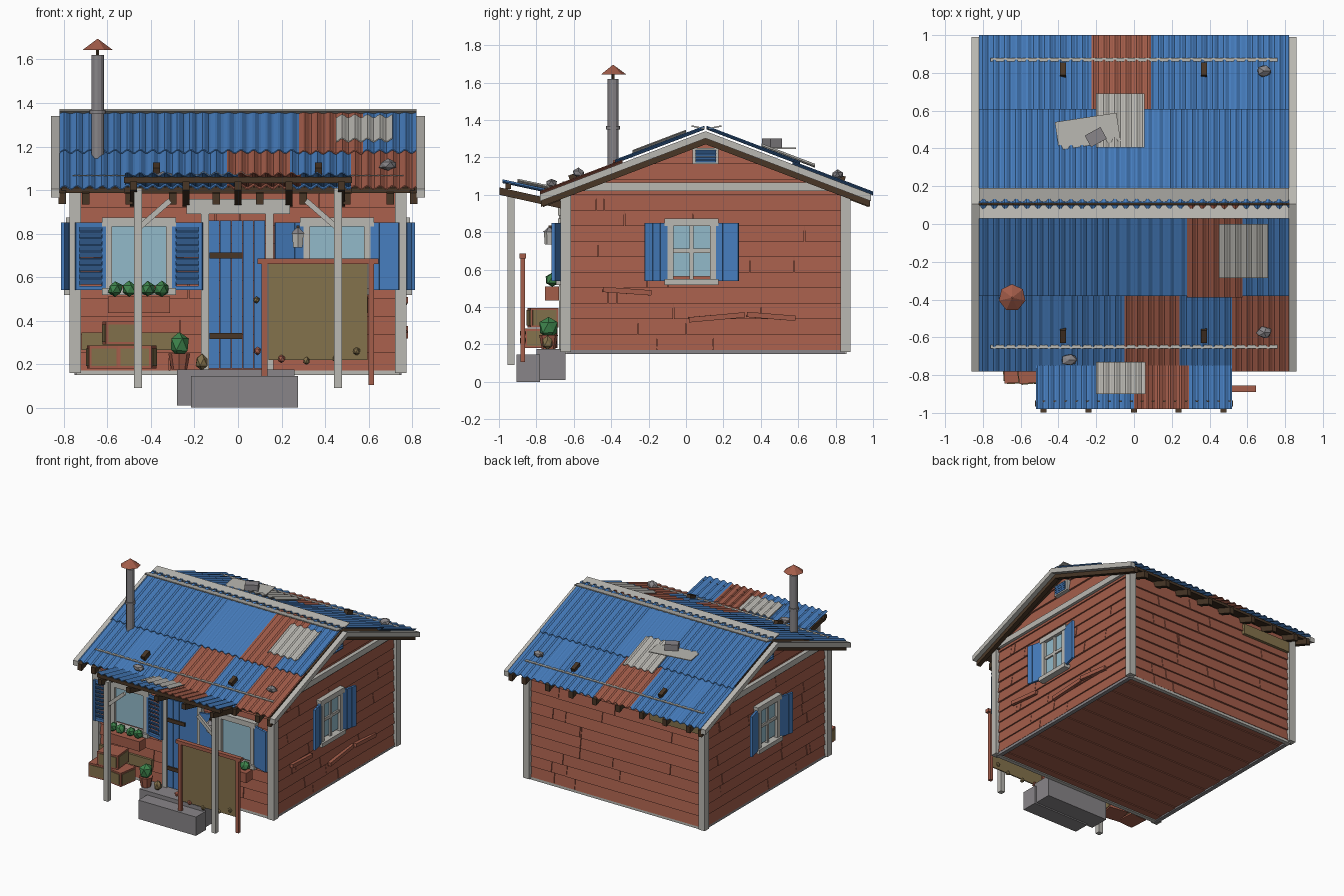
import bpy, bmesh, math, random
from mathutils import Matrix, Vector, Euler

if "Cube" in bpy.data.objects:
    bpy.data.objects.remove(bpy.data.objects["Cube"])

random.seed(4)
RIDGE_Y, RIDGE_Z, SLOPE, HALF = 0.105, 1.35, 0.38, 0.745


def material(name, r, g, b):
    m = bpy.data.materials.new(name)
    lin = [((c / 255 + 0.055) / 1.055) ** 2.4 for c in (r, g, b)]
    m.diffuse_color = (*lin, 1)
    m.use_nodes = True
    m.node_tree.nodes["Principled BSDF"].inputs["Base Color"].default_value = m.diffuse_color
    return m


BLUE = material("blue paint", 70, 125, 190)
RED = material("rust red", 164, 93, 74)
PALE = material("pale trim", 186, 184, 178)
BROWN = material("dark brown wood", 72, 54, 38)
TAN = material("tan wood", 132, 114, 76)
GLASS = material("window glass", 146, 186, 202)
STONE = material("stone grey", 136, 133, 136)
GREEN = material("leaf green", 62, 132, 76)


def finish(name, bm, mats, M=Matrix()):
    bmesh.ops.recalc_face_normals(bm, faces=bm.faces)
    me = bpy.data.meshes.new(name)
    bm.to_mesh(me)
    bm.free()
    for m in (mats if isinstance(mats, list) else [mats]):
        me.materials.append(m)
    ob = bpy.data.objects.new(name, me)
    bpy.context.collection.objects.link(ob)
    ob.matrix_world = M
    return ob


def box(name, lo, hi, mat, M=Matrix(), rot=(0, 0, 0)):
    lo, hi = Vector(lo), Vector(hi)
    bm = bmesh.new()
    bmesh.ops.create_cube(bm, size=1)
    bmesh.ops.scale(bm, vec=hi - lo, verts=bm.verts)
    return finish(name, bm, mat, M @ Matrix.Translation((lo + hi) / 2) @ Euler(rot).to_matrix().to_4x4())


def prism(name, profile, x0, x1, mat):
    """Extrude a (y, z) outline along x."""
    bm = bmesh.new()
    f = bm.faces.new([bm.verts.new((x0, y, z)) for y, z in profile])
    r = bmesh.ops.extrude_face_region(bm, geom=[f])
    bmesh.ops.translate(bm, vec=(x1 - x0, 0, 0), verts=[v for v in r["geom"] if isinstance(v, bmesh.types.BMVert)])
    return finish(name, bm, mat)


def cone(name, loc, r1, r2, h, mat, n=12, M=Matrix()):
    bm = bmesh.new()
    bmesh.ops.create_cone(bm, cap_ends=True, segments=n, radius1=r1, radius2=r2, depth=h)
    return finish(name, bm, mat, M @ Matrix.Translation((loc[0], loc[1], loc[2] + h / 2)))


def ball(name, loc, size, mat, rough=0.0, M=Matrix()):
    bm = bmesh.new()
    bmesh.ops.create_icosphere(bm, subdivisions=1, radius=1)
    for v in bm.verts:
        v.co *= 1 + random.uniform(-rough, rough)
    bmesh.ops.scale(bm, vec=size, verts=bm.verts)
    return finish(name, bm, mat, M @ Matrix.Translation(loc))


def roof_z(y):
    return RIDGE_Z - SLOPE * abs(y - RIDGE_Y)


def sheet(name, x0, x1, a, b, mat, period=0.058, amp=0.008):
    """Corrugated sheet between the (y, z) edges a and b."""
    bm = bmesh.new()
    n = max(2, round((x1 - x0) / period * 6))
    rows = []
    for dz in (0, -0.005):
        for y, z in (a, b):
            rows.append([bm.verts.new((x, y, z + dz + amp * math.sin(x * math.tau / period)))
                         for x in (x0 + (x1 - x0) * i / n for i in range(n + 1))])
    loop = [rows[0], rows[1], rows[3], rows[2]]
    for p, q in zip(loop, loop[1:] + loop[:1]):
        for i in range(n):
            bm.faces.new((p[i], p[i + 1], q[i + 1], q[i]))
    for i in (0, n):
        bm.faces.new([r[i] for r in loop])
    return finish(name, bm, mat)


def roof_sheet(name, x0, x1, y0, y1, mat, off=0.0):
    return sheet(name, x0, x1, (y0, roof_z(y0) + off), (y1, roof_z(y1) + off), mat)


def chevron(name, x0, x1, d, off, th, mat):
    pts = [(RIDGE_Y + s * d, RIDGE_Z - SLOPE * d + off) for s in (-1, 1)]
    top = [pts[0], (RIDGE_Y, RIDGE_Z + off), pts[1]]
    return prism(name, top + [(y, z - th) for y, z in reversed(top)], x0, x1, mat)


def wall_frame(angle):
    return Matrix.Translation((0, RIDGE_Y, 0)) @ Matrix.Rotation(math.radians(angle), 4, "Z")


FRONT, RIGHT, BACK, LEFT = [wall_frame(a) for a in (0, 90, 180, -90)]


def clapboards(name, M, rows):
    """Lapped boards with staggered joints, trimmed to the roof line."""
    bm, step = bmesh.new(), 0.083
    for r in range(rows):
        z0 = 0.17 + r * step
        z1 = min(z0 + step, 1.3)
        h0, h1 = [min(HALF, max(0.01, (1.305 - z) / SLOPE)) for z in (z0, z1)]
        cuts = sorted(random.uniform(-0.8, 0.8) for _ in range(2)) if z0 < 1 else []
        us = [-1] + cuts + [1]
        for u0, u1 in zip(us, us[1:]):
            e0, e1 = (0.002 if u0 > -1 else 0), (0.002 if u1 < 1 else 0)
            t = random.uniform(0.012, 0.017)
            vs = [bm.verts.new((u * h + e, -y, z)) for h, z, t2 in ((h0, z0, t), (h1, z1, 0.003))
                  for u, e, y in ((u0, e0, 0.735), (u1, -e1, 0.735), (u1, -e1, 0.74 + t2), (u0, e0, 0.74 + t2))]
            for f in ((0, 1, 2, 3), (4, 5, 6, 7), (0, 1, 5, 4), (1, 2, 6, 5), (2, 3, 7, 6), (3, 0, 4, 7)):
                bm.faces.new([vs[i] for i in f])
    return finish(name, bm, RED, M)


def window(name, M, cx, w, sw, louvre=False, bars=False, swing=0.25):
    z0, z1, t, h = 0.53, 0.865, 0.032, w / 2
    box(name + "_glass", (cx - h + t, -0.763, z0 + t), (cx + h - t, -0.73, z1 - t), GLASS, M)
    for s in (-1, 1):
        box(name + "_jamb", (cx + s * (h - t / 2) - t / 2, -0.785, z0), (cx + s * (h - t / 2) + t / 2, -0.73, z1), PALE, M)
        # shutter, hinged beside the frame
        H = M @ Matrix.Translation((cx + s * h, -0.765, 0)) @ Matrix.Rotation(s * -swing, 4, "Z")
        a, b = sorted((0, s * sw))
        if louvre:
            for p, q in ((a, a + 0.018), (b - 0.018, b)):
                box(name + "_shutter_stile", (p, -0.022, 0.54), (q, 0, 0.85), BLUE, H)
            for z in (0.54, 0.83):
                box(name + "_shutter_rail", (a, -0.021, z), (b, -0.001, z + 0.02), BLUE, H)
            for i in range(9):
                z = 0.565 + i * 0.031
                box(name + "_slat", (a + 0.01, -0.014, z), (b - 0.01, -0.006, z + 0.03), BLUE, H, (0.5, 0, 0))
        else:
            for i in range(3):
                p = a + i * sw / 3
                box(name + "_shutter_plank", (p + 0.001, -0.018, 0.54), (p + sw / 3 - 0.001, 0, 0.85), BLUE, H)
    box(name + "_head", (cx - h - 0.015, -0.79, z1 - t), (cx + h + 0.015, -0.73, z1 + 0.008), PALE, M)
    box(name + "_sill", (cx - h - 0.015, -0.8, z0 - 0.012), (cx + h + 0.015, -0.73, z0 + t * 0.6), PALE, M)
    if bars:
        box(name + "_bar", (cx - 0.011, -0.775, z0), (cx + 0.011, -0.74, z1), PALE, M)
        box(name + "_bar", (cx - h, -0.775, 0.69), (cx + h, -0.74, 0.712), PALE, M)


# house body, floor and siding
e = RIDGE_Y
prism("house_core", [(e - 0.738, 0.18), (e + 0.738, 0.18), (e + 0.738, 1.02), (e, 1.3), (e - 0.738, 1.02)], -0.738, 0.738, RED)
for i in range(18):
    y = e - 0.745 + i * 1.49 / 18
    box("floor_board", (-0.745, y + 0.002, 0.158 + 0.004 * (i % 2)), (0.745, y + 0.081, 0.19), RED)
for nm, M, rows in (("front_siding", FRONT, 10), ("right_siding", RIGHT, 14), ("back_siding", BACK, 10), ("left_siding", LEFT, 14)):
    clapboards(nm, M, rows)
    box("sill_beam", (-0.745, -0.752, 0.15), (0.745, -0.72, 0.17), STONE if rows == 14 else PALE, M)
for sx in (-1, 1):
    for sy in (-1, 1):
        x, y = sx * 0.748, e + sy * 0.748
        box("corner_post", (x - 0.027, y - 0.027, 0.16), (x + 0.027, y + 0.027, 1.02), PALE)

# gable trim, vents and side windows
for nm, M, cx in (("right_window", RIGHT, -0.075), ("left_window", LEFT, 0.0)):
    box("gable_band", (-0.7, -0.775, 1.02), (0.7, -0.73, 1.065), PALE, M)
    box("vent_frame", (-0.07, -0.775, 1.165), (0.07, -0.73, 1.25), PALE, M)
    for i in range(4):
        box("vent_slat", (-0.055, -0.785, 1.175 + i * 0.017), (0.055, -0.77, 1.187 + i * 0.017), BLUE, M, (0.4, 0, 0))
    window(nm, M, cx, 0.26, 0.128, bars=True)
for u, z, l, a in ((-0.42, 0.485, 0.26, 0.07), (0.06, 0.345, 0.3, -0.09), (0.35, 0.35, 0.26, 0.08)):
    box("loose_board", (u - l / 2, -0.775, z - 0.014), (u + l / 2, -0.75, z + 0.014), RED, RIGHT, (0, a, 0.04))
box("back_patch_board", (0.3, -0.77, 0.89), (0.72, -0.74, 0.97), TAN, BACK)
box("front_patch_board", (-0.72, -0.77, 0.265), (-0.27, -0.74, 0.345), TAN, FRONT)

# front windows, flower boxes
window("front_left_window", FRONT, -0.455, 0.31, 0.14, louvre=True, swing=0.15)
window("front_right_window", FRONT, 0.455, 0.31, 0.14, swing=0.3)
for cx in (-0.455, 0.455):
    box("flower_box", (cx - 0.143, -0.86, 0.435), (cx + 0.143, -0.785, 0.51), RED, FRONT)
    for dx in (-0.11, -0.045, 0.04, 0.105):
        ball("box_plant", (cx + dx, -0.82, 0.545), (0.037, 0.037, 0.036), GREEN, 0.12, FRONT)

# door
for i in range(5):
    x = -0.135 + i * 0.052
    box("door_plank", (x + 0.001, -0.775, 0.18), (x + 0.051, -0.74, 0.86), BLUE, FRONT)
for z in (0.33, 0.7):
    box("door_hinge", (-0.13, -0.785, z - 0.014), (0.02, -0.77, z + 0.014), BROWN, FRONT)
ball("door_knob", (0.085, -0.79, 0.495), (0.016, 0.016, 0.016), TAN, 0, FRONT)
for x in (-0.17, 0.127):
    box("door_jamb", (x, -0.785, 0.17), (x + 0.036, -0.73, 0.9), PALE, FRONT)
box("door_header", (-0.237, -0.79, 0.89), (0.24, -0.73, 0.96), PALE, FRONT)

# roof structure
chevron("roof_deck", -0.81, 0.81, 0.85, -0.018, 0.022, BROWN)
for s in (-1, 1):
    a, b = sorted((s * 0.82, s * 0.86))
    chevron("barge_board", a, b, 0.885, -0.01, 0.038, PALE)
    a, b = sorted((s * 0.79, s * 0.825))
    chevron("gable_rafter", a, b, 0.88, -0.03, 0.05, BROWN)
for i in range(8):
    x = -0.7 + i * 0.2
    chevron("rafter", x - 0.018, x + 0.018, 0.87, -0.035, 0.05, BROWN)

# corrugated roof sheets: x range, y range, colour, lift
for x0, x1, y0, y1, m, off in (
        (-0.82, 0.28, -0.38, 0.1, BLUE, 0.014), (0.28, 0.575, -0.39, 0.1, RED, 0.014), (0.575, 0.82, -0.38, 0.1, BLUE, 0.014),
        (-0.82, -0.05, -0.78, -0.34, BLUE, 0), (-0.05, 0.24, -0.78, -0.34, RED, 0),
        (0.24, 0.52, -0.78, -0.34, BLUE, 0), (0.52, 0.82, -0.78, -0.34, RED, 0),
        (-0.82, 0.82, 0.11, 0.61, BLUE, 0.014), (-0.82, -0.225, 0.57, 1.0, BLUE, 0),
        (-0.225, 0.09, 0.57, 1.0, RED, 0), (0.09, 0.82, 0.57, 1.0, BLUE, 0),
        (0.45, 0.71, -0.285, 0.0, PALE, 0.03), (-0.2, 0.055, 0.405, 0.69, PALE, 0.03)):
    roof_sheet("roof_sheet", x0, x1, y0, y1, m, off)

# ridge cap, batten strips, clips
prism("ridge_cap_front", [(0.03, 1.372), (0.1, 1.358), (0.1, 1.35), (0.03, 1.364)], -0.82, 0.82, PALE)
prism("ridge_cap_back", [(0.19, 1.372), (0.12, 1.358), (0.12, 1.35), (0.19, 1.364)], -0.82, 0.82, PALE)
for y in (-0.65, 0.87):
    z = roof_z(y) + 0.004
    box("batten_strip", (-0.76, y - 0.01, z - 0.003), (0.76, y + 0.01, z + 0.003), PALE)
for y in (-0.59, 0.815):
    for x in (-0.375, 0.37):
        box("roof_clip", (x - 0.016, y - 0.035, roof_z(y) - 0.01), (x + 0.016, y + 0.035, roof_z(y) + 0.03), BROWN,
            rot=(math.copysign(0.36, e - y), 0, 0))
for x, y in ((0.69, 0.81), (0.69, -0.575), (-0.345, -0.72)):
    ball("roof_stone", (x, y, roof_z(y) + 0.025), (0.043, 0.034, 0.026), STONE, 0.15)
box("loose_sheet", (-0.41, 0.415, 1.246), (-0.08, 0.565, 1.252), PALE, rot=(0, 0, 0.15))
box("sheet_weight", (-0.25, 0.425, 1.254), (-0.155, 0.495, 1.3), STONE, rot=(0, 0, 0.5))

# chimney
cone("chimney_pipe", (-0.645, -0.39, 1.14), 0.029, 0.029, 0.48, STONE)
cone("chimney_ring", (-0.645, -0.39, 1.35), 0.037, 0.037, 0.018, STONE)
cone("chimney_stay", (-0.645, -0.39, 1.6), 0.008, 0.008, 0.06, BROWN, 6)
cone("chimney_cap", (-0.645, -0.39, 1.643), 0.072, 0.004, 0.05, RED, 7)

# porch roof, tilted up towards the front
for x0, x1, m in ((-0.52, 0, BLUE), (0, 0.29, RED), (0.29, 0.52, BLUE)):
    sheet("porch_sheet", x0, x1, (-0.98, 1.075), (-0.7, 1.015), m)
sheet("porch_patch", -0.2, 0.06, (-0.9, 1.078), (-0.73, 1.042), PALE)
for x in (-0.48, -0.24, 0, 0.235, 0.475):
    prism("porch_rafter", [(-0.998, 1.04), (-0.66, 0.965), (-0.66, 0.925), (-0.998, 1.0)], x - 0.016, x + 0.016, BROWN)
for y, z in ((-0.95, 1.032), (-0.74, 0.985)):
    box("porch_purlin", (-0.525, y - 0.015, z), (0.525, y + 0.015, z + 0.028), BROWN)
for s in (-1, 1):
    box("porch_post", (s * 0.459 - 0.018, -0.955, 0.09), (s * 0.459 + 0.018, -0.917, 1.01), PALE)
    box("porch_brace", (s * 0.38 - 0.09, -0.945, 0.88), (s * 0.38 + 0.09, -0.925, 0.905), PALE, rot=(0, s * 0.72, 0))

# steps
box("lower_step", (-0.215, -0.905, 0.0), (0.275, -0.78, 0.145), STONE)
box("upper_step", (-0.28, -0.8, 0.01), (0.26, -0.645, 0.175), STONE)

# hanging screen on a stand
box("screen_cloth", (0.14, -0.876, 0.22), (0.595, -0.868, 0.665), TAN)
box("screen_rail", (0.09, -0.89, 0.66), (0.645, -0.856, 0.685), RED)
for x, z in ((0.122, 0.14), (0.612, 0.105)):
    box("screen_post", (x - 0.013, -0.886, z), (x + 0.013, -0.86, 0.67), RED)
for x, z in ((0.09, 0.26), (0.2, 0.225), (0.315, 0.215), (0.45, 0.225), (0.545, 0.26)):
    ball("screen_weight", (x, -0.872, z), (0.018, 0.018, 0.02), RED if x < 0.25 else TAN, 0.1)

# crates
for x0, x1, y0, z0, z1, a in ((-0.69, -0.55, -0.84, 0.18, 0.285, 0.06), (-0.54, -0.385, -0.85, 0.18, 0.285, -0.15),
                              (-0.615, -0.45, -0.84, 0.29, 0.395, 0.1)):
    box("crate", (x0, y0, z0), (x1, y0 + 0.15, z1), RED, rot=(0, 0, a))
    C = Matrix.Translation(((x0 + x1) / 2, y0 + 0.075, 0)) @ Matrix.Rotation(a, 4, "Z")
    w = (x1 - x0) / 2
    box("crate_front", (0.012 - w, -0.08, z0 + 0.012), (w - 0.012, -0.072, z1 - 0.012), TAN, C)
    for s in (-1, 1):
        box("crate_side", (s * w - 0.004, -0.063, z0 + 0.012), (s * w + 0.004, 0.063, z1 - 0.012), TAN, C)

# potted plant, gourd, lantern
cone("plant_pot", (-0.27, -0.735, 0.175), 0.036, 0.05, 0.075, RED, 8)
ball("pot_plant", (-0.27, -0.735, 0.29), (0.048, 0.052, 0.06), GREEN, 0.12)
ball("gourd", (-0.165, -0.74, 0.21), (0.03, 0.03, 0.037), TAN, 0.12)
cone("lantern_body", (0.275, -0.73, 0.735), 0.025, 0.03, 0.065, PALE, 6)
cone("lantern_top", (0.275, -0.73, 0.8), 0.036, 0.01, 0.025, STONE, 6)
box("lantern_arm", (0.268, -0.735, 0.825), (0.282, -0.64, 0.837), BROWN)
